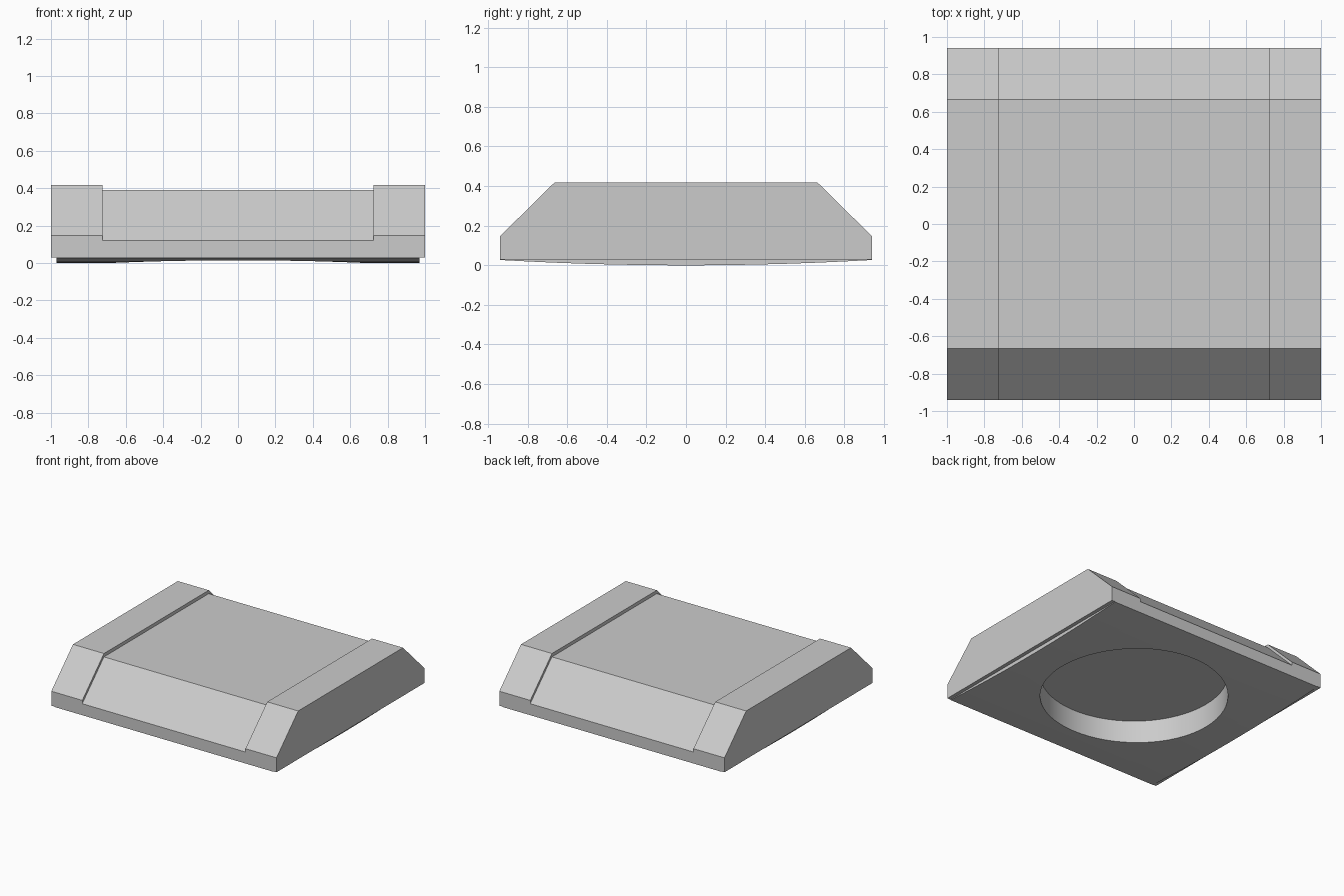
import bpy, bmesh
from math import radians

if "Cube" in bpy.data.objects:
    bpy.data.objects.remove(bpy.data.objects["Cube"])


def extrude_profile(name, profile, x0, x1):
    """Extrude a (y, z) outline along x."""
    bm = bmesh.new()
    face = bm.faces.new([bm.verts.new((x0, y, z)) for y, z in profile])
    res = bmesh.ops.extrude_face_region(bm, geom=[face])
    moved = [v for v in res["geom"] if isinstance(v, bmesh.types.BMVert)]
    bmesh.ops.translate(bm, verts=moved, vec=(x1 - x0, 0, 0))
    bmesh.ops.recalc_face_normals(bm, faces=bm.faces)
    mesh = bpy.data.meshes.new(name)
    bm.to_mesh(mesh)
    bm.free()
    obj = bpy.data.objects.new(name, mesh)
    bpy.context.collection.objects.link(obj)
    return obj


def block_profile(drop):
    """Chamfered block outline, with its top lowered by drop."""
    right = [(0.94, 0.03), (0.94, 0.146 - drop), (0.665, 0.417 - drop)]
    return right + [(-y, z) for y, z in reversed(right)]


# Recessed centre deck and the two raised side rails
deck = extrude_profile("centre_deck", block_profile(0.027), -0.725, 0.725)
for side, x0, x1 in (("left", -1.0, -0.725), ("right", 0.725, 1.0)):
    extrude_profile(side + "_rail", block_profile(0), x0, x1)

# Gently bowed underside plate, slightly narrower than the block
SEGMENTS = 13
ys = [-0.94 + 1.88 * i / SEGMENTS for i in range(SEGMENTS + 1)]
bow = [(y, 0.027 * (y / 0.94) ** 2) for y in ys]
low = min(z for _, z in bow)
outline = [(y, z - low) for y, z in bow] + [(0.94, 0.03), (-0.94, 0.03)]
plate = extrude_profile("underside_plate", outline, -0.97, 0.97)

# Round socket cut into the underside
bpy.ops.mesh.primitive_cylinder_add(vertices=64, radius=0.69, depth=0.4,
                                    location=(0, 0, -0.01))
cutter = bpy.context.object
cutter.name = "socket_cutter"
cutter.hide_render = True
for part in (deck, plate):
    mod = part.modifiers.new("socket", 'BOOLEAN')
    mod.operation = 'DIFFERENCE'
    mod.solver = 'EXACT'
    mod.object = cutter
    bpy.ops.object.select_all(action='DESELECT')
    part.select_set(True)
    bpy.context.view_layer.objects.active = part
    bpy.ops.object.modifier_apply(modifier=mod.name)
    bpy.ops.object.shade_smooth_by_angle(angle=radians(20))
bpy.data.objects.remove(cutter, do_unlink=True)
